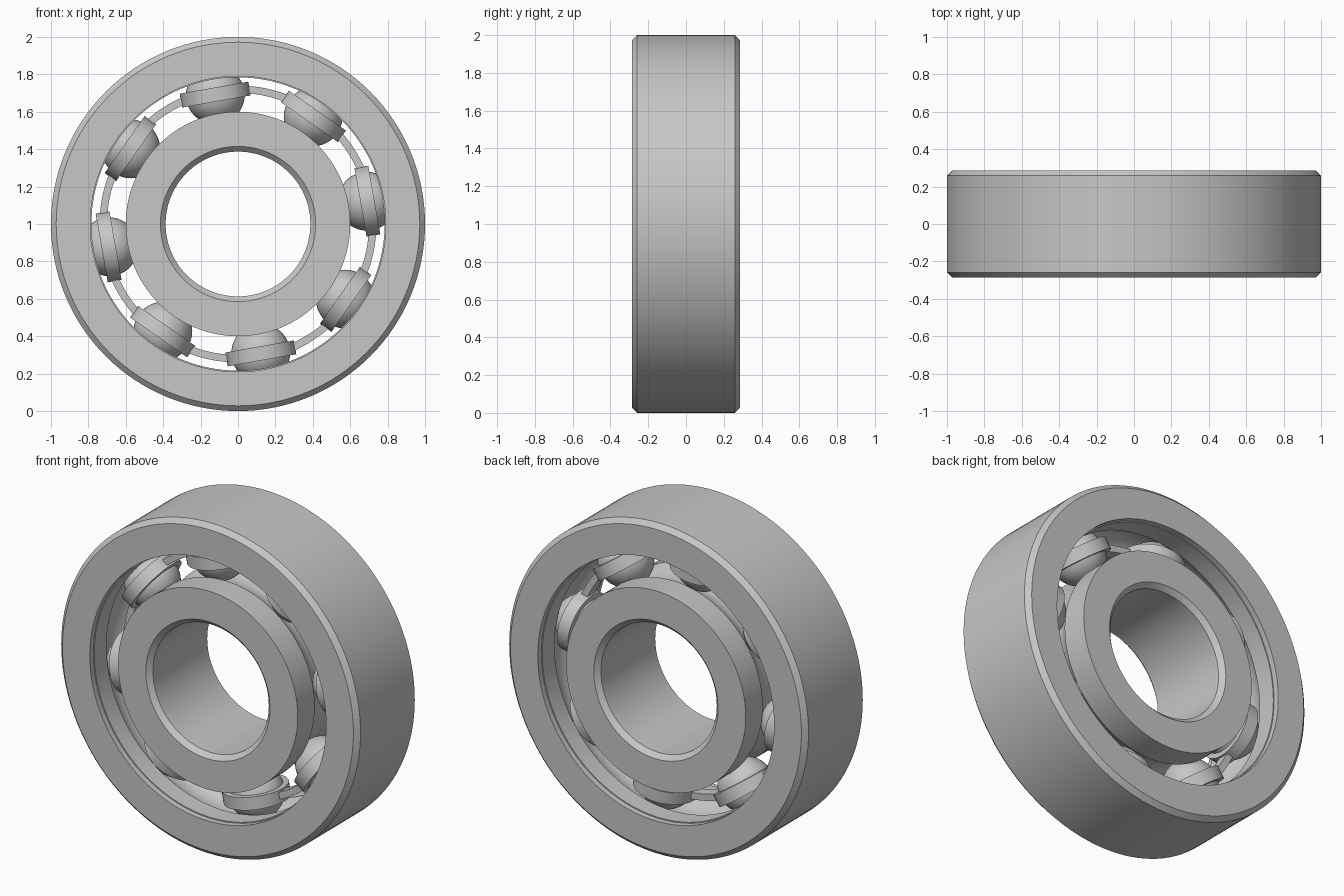
import bpy, bmesh
from math import pi, sin, cos, asin, radians
from mathutils import Matrix

if "Cube" in bpy.data.objects:
    bpy.data.objects.remove(bpy.data.objects["Cube"], do_unlink=True)

steel = bpy.data.materials.new("steel grey")
steel.use_nodes = True
steel.diffuse_color = (0.57, 0.57, 0.57, 1)
steel.node_tree.nodes["Principled BSDF"].inputs["Base Color"].default_value = steel.diffuse_color

HALF = 0.287      # half width of the bearing
CHAMFER = 0.028
PITCH = 0.70      # radius of the ball circle
BALL = 0.157
GROOVE = 0.16
COUNT = 8
CENTRE = Matrix.Translation((0, 0, 1))


def finish(name, bm, matrix):
    """Turn a bmesh into a smooth-shaded object with sharp edges kept."""
    bmesh.ops.recalc_face_normals(bm, faces=bm.faces)
    mesh = bpy.data.meshes.new(name)
    bm.to_mesh(mesh)
    bm.free()
    mesh.materials.append(steel)
    obj = bpy.data.objects.new(name, mesh)
    obj.matrix_world = matrix
    bpy.context.collection.objects.link(obj)
    bpy.ops.object.select_all(action='DESELECT')
    obj.select_set(True)
    bpy.context.view_layer.objects.active = obj
    bpy.ops.object.shade_smooth_by_angle(angle=radians(28))
    return obj


def revolve(name, profile, matrix, segments=128):
    """Revolve a closed (radius, depth) profile around the local y axis."""
    bm = bmesh.new()
    rings = []
    for i in range(segments):
        a = 2 * pi * i / segments
        rings.append([bm.verts.new((r * cos(a), y, r * sin(a))) for r, y in profile])
    n = len(profile)
    for i, ring in enumerate(rings):
        after = rings[(i + 1) % segments]
        for j in range(n):
            k = (j + 1) % n
            bm.faces.new((ring[j], ring[k], after[k], after[j]))
    return finish(name, bm, matrix)


def raceway(lip, side, steps=16):
    """Arc of the ball groove cut into a lip; side is +1 outward, -1 inward."""
    edge = asin(side * (lip - PITCH) / GROOVE)
    sweep = pi - 2 * edge
    return [(PITCH + side * GROOVE * sin(edge + sweep * i / steps),
             -GROOVE * cos(edge + sweep * i / steps)) for i in range(steps + 1)]


# Outer ring: chamfered rim, shallow step inside each mouth, ball groove
mouth, lip, step = 0.79, 0.784, HALF - 0.035
revolve("outer_ring",
        [(mouth, -HALF), (mouth, -step), (lip, -step)] + raceway(lip, 1)
        + [(lip, step), (mouth, step), (mouth, HALF), (1 - CHAMFER, HALF),
           (1, HALF - CHAMFER), (1, CHAMFER - HALF), (1 - CHAMFER, -HALF)], CENTRE)

# Inner ring: ball groove outside, chamfered bore
shoulder, bore = 0.60, 0.387
revolve("inner_ring",
        [(shoulder, -HALF)] + raceway(shoulder, -1)
        + [(shoulder, HALF), (bore + CHAMFER, HALF), (bore, HALF - CHAMFER),
           (bore, CHAMFER - HALF), (bore + CHAMFER, -HALF)], CENTRE)

# Cage: thin hoop cut into bars between the ball collars
for i in range(COUNT):
    bm = bmesh.new()
    start, sweep, steps = radians(10 + 45 * i + 14.3), radians(45 - 28.6), 8
    sections = []
    for s in range(steps + 1):
        a = start + sweep * s / steps
        sections.append([bm.verts.new((r * cos(a), y, r * sin(a)))
                         for r, y in ((0.70, -0.035), (0.74, -0.035), (0.74, 0.035), (0.70, 0.035))])
    for p, q in zip(sections, sections[1:]):
        for j in range(4):
            k = (j + 1) % 4
            bm.faces.new((p[j], p[k], q[k], q[j]))
    bm.faces.new(sections[0])
    bm.faces.new(sections[-1])
    finish(f"cage_bar_{i + 1}", bm, CENTRE)

# Balls, each held in a radial collar of the cage
for i in range(COUNT):
    # local y points outward along the radius
    place = CENTRE @ Matrix.Rotation(pi / 2 - radians(10 + 45 * i), 4, 'Y') \
        @ Matrix.Rotation(pi / 2, 4, 'X')
    revolve(f"cage_collar_{i + 1}",
            [(0.148, 0.665), (0.186, 0.665), (0.186, 0.74), (0.148, 0.74)], place, 48)
    bm = bmesh.new()
    bmesh.ops.create_uvsphere(bm, u_segments=40, v_segments=24, radius=BALL)
    finish(f"ball_{i + 1}", bm, place @ Matrix.Translation((0, PITCH, 0)))
